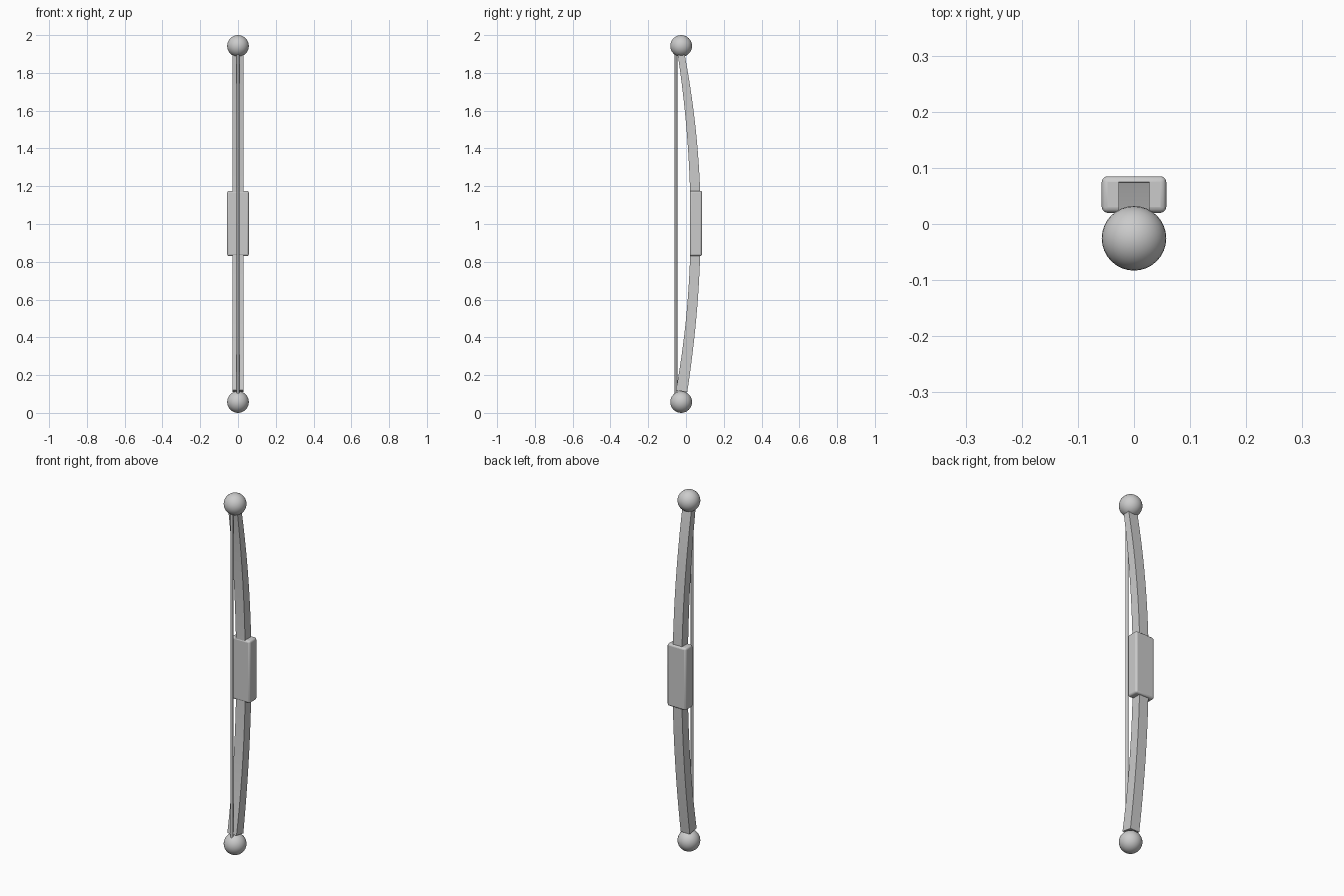
import bpy, bmesh, math

if "Cube" in bpy.data.objects:
    bpy.data.objects.remove(bpy.data.objects["Cube"])


def finish(bm, name):
    bmesh.ops.recalc_face_normals(bm, faces=bm.faces)
    mesh = bpy.data.meshes.new(name)
    bm.to_mesh(mesh)
    bm.free()
    obj = bpy.data.objects.new(name, mesh)
    bpy.context.collection.objects.link(obj)
    bpy.ops.object.select_all(action='DESELECT')
    obj.select_set(True)
    bpy.context.view_layer.objects.active = obj
    return obj


def half_depth(z):
    # upper limb tapers towards its tip, lower limb flares slightly
    d = abs(z - 1.0)
    if z > 1.0:
        return 0.027 - 0.0095 * (d / 0.93) ** 2
    return 0.0265 + 0.004 * (d / 0.89) ** 4


# bow limb: rectangular section swept along a shallow arc in the YZ plane
bm = bmesh.new()
rings = []
steps = 40
for i in range(steps + 1):
    z = 0.115 + (1.93 - 0.115) * i / steps
    d = z - 1.0
    y = 0.051 - 0.095 * d * d
    angle = math.atan(-0.19 * d)          # lean of the path
    h, w = half_depth(z), 0.028
    oy, oz = h * math.cos(angle), -h * math.sin(angle)
    rings.append([bm.verts.new((sx * w, y + sy * oy, z + sy * oz))
                  for sx, sy in ((-1, -1), (1, -1), (1, 1), (-1, 1))])
for a, b in zip(rings, rings[1:]):
    for k in range(4):
        n = (k + 1) % 4
        bm.faces.new((a[k], a[n], b[n], b[k]))
bm.faces.new(rings[0])
bm.faces.new(rings[-1])
finish(bm, "bow_limb")
bpy.ops.object.shade_smooth_by_angle(angle=math.radians(30))

# grip: rounded block around the middle of the limb
bpy.ops.mesh.primitive_cube_add(size=1, location=(0, 0.0525, 1.003))
grip = bpy.context.object
grip.name = "grip"
grip.scale = (0.115, 0.065, 0.345)
bpy.ops.object.transform_apply(location=False, rotation=False, scale=True)
bevel = grip.modifiers.new("rounded_edges", 'BEVEL')
bevel.width = 0.01
bevel.segments = 3
bpy.ops.object.shade_smooth_by_angle(angle=math.radians(30))

# bowstring
bpy.ops.mesh.primitive_cylinder_add(vertices=12, radius=0.007, depth=1.82,
                                    location=(0, -0.053, 1.0))
bpy.context.object.name = "bowstring"
bpy.ops.object.shade_smooth_by_angle(angle=math.radians(40))

# ball tips at both ends
for name, z in (("lower_tip", 0.0575), ("upper_tip", 1.9425)):
    bpy.ops.mesh.primitive_uv_sphere_add(segments=32, ring_count=16,
                                         radius=0.0575, location=(0, -0.0255, z))
    bpy.context.object.name = name
    bpy.ops.object.shade_smooth()
